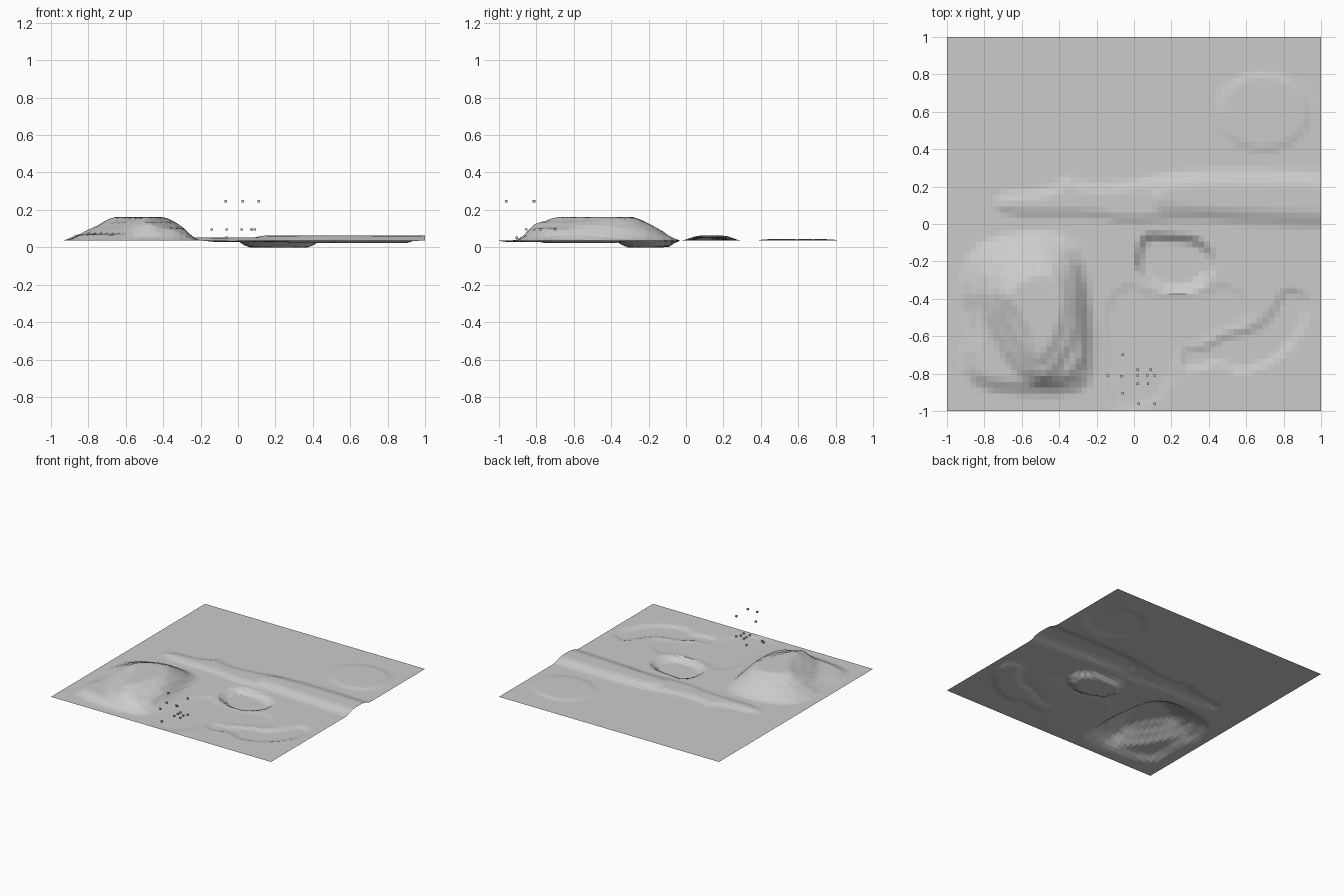
import bpy, bmesh, math
from mathutils import Vector

if "Cube" in bpy.data.objects:
    bpy.data.objects.remove(bpy.data.objects["Cube"])

N = 64          # grid cells per side
BASE = 0.035    # level of the flat land

grey = bpy.data.materials.new("stone grey")
grey.diffuse_color = (0.6, 0.6, 0.6, 1)
grey.use_nodes = True
grey.node_tree.nodes["Principled BSDF"].inputs["Base Color"].default_value = grey.diffuse_color


def rounded(pts):
    """One pass of corner cutting, gives an organic outline."""
    out = []
    for a, b in zip(pts, pts[1:] + pts[:1]):
        out += [(a[0] * .75 + b[0] * .25, a[1] * .75 + b[1] * .25),
                (a[0] * .25 + b[0] * .75, a[1] * .25 + b[1] * .75)]
    return out


def signed_distance(x, y, pts):
    """Distance to the outline, positive inside."""
    best, inside = 9.0, False
    for (ax, ay), (bx, by) in zip(pts, pts[1:] + pts[:1]):
        dx, dy = bx - ax, by - ay
        t = ((x - ax) * dx + (y - ay) * dy) / (dx * dx + dy * dy + 1e-12)
        t = min(1, max(0, t))
        best = min(best, (x - ax - t * dx) ** 2 + (y - ay - t * dy) ** 2)
        if (ay > y) != (by > y) and x < ax + (y - ay) * dx / dy:
            inside = not inside
    return math.sqrt(best) * (1 if inside else -1)


layers = []


def layer(dz, width, pts):
    """Raise (or sink) everything inside an outline, with a soft bank."""
    layers.append((dz, width, rounded(pts)))


# hill, four terraces
layer(.035, .10, [(-.95, -.36), (-.87, -.12), (-.65, -.04), (-.4, -.03), (-.26, -.14),
                  (-.22, -.35), (-.19, -.7), (-.24, -.9), (-.5, -.93), (-.86, -.89),
                  (-.93, -.75), (-.89, -.5)])
layer(.034, .08, [(-.86, -.42), (-.82, -.2), (-.6, -.09), (-.4, -.1), (-.28, -.22),
                  (-.23, -.5), (-.25, -.82), (-.5, -.9), (-.66, -.8)])
layer(.032, .08, [(-.8, -.4), (-.72, -.22), (-.52, -.14), (-.36, -.19), (-.28, -.4),
                  (-.28, -.62), (-.42, -.84), (-.53, -.86), (-.66, -.65)])
layer(.025, .08, [(-.76, -.38), (-.64, -.25), (-.45, -.2), (-.35, -.3), (-.32, -.48),
                  (-.43, -.74), (-.54, -.78), (-.62, -.55)])

# long ridge, two terraces
layer(.016, .07, [(-.75, .17), (-.45, .19), (-.36, .27), (-.28, .22), (0, .23),
                  (.16, .28), (.5, .3), (1.2, .28), (1.2, -.03), (.6, -.01),
                  (.3, .02), (-.05, -.01), (-.2, .03), (-.75, .03)])
layer(.012, .07, [(.08, .21), (.25, .26), (1.2, .25), (1.2, .01), (.6, .03),
                  (.3, .05), (.08, .06)])

# low round mound
layer(.008, .05, [(.69 + .265 * math.cos(i * math.pi / 8),
                   .6 + .225 * math.sin(i * math.pi / 8)) for i in range(16)])

# pond
layer(-.035, .06, [(0, -.15), (.05, -.04), (.2, -.05), (.34, -.06), (.45, -.16),
                   (.41, -.31), (.28, -.38), (.12, -.36), (0, -.27)])

# shallow basin
layer(-.006, .05, [(-.18, -.65), (-.15, -.38), (0, -.29), (.05, -.36), (.38, -.36),
                   (.46, -.29), (.62, -.38), (.66, -.52), (.46, -.6), (.24, -.72),
                   (.22, -.84), (.12, -.97), (-.1, -1.02), (-.17, -.85)])

# crescent stream bed
layer(-.013, .05, [(.23, -.72), (.27, -.65), (.4, -.64), (.47, -.58), (.64, -.55),
                   (.72, -.47), (.79, -.34), (.88, -.33), (.96, -.42), (.9, -.6),
                   (.76, -.75), (.55, -.82), (.45, -.75), (.36, -.79), (.25, -.79)])


def height(x, y):
    z = BASE
    for dz, width, pts in layers:
        t = min(1, max(0, signed_distance(x, y, pts) / width + .1))
        z += dz * t * t * (3 - 2 * t)
    return max(0, z)


def finish(name, bm):
    me = bpy.data.meshes.new(name)
    bm.to_mesh(me)
    bm.free()
    me.materials.append(grey)
    ob = bpy.data.objects.new(name, me)
    bpy.context.collection.objects.link(ob)


# terrain sheet
bm = bmesh.new()
bmesh.ops.create_grid(bm, x_segments=N, y_segments=N, size=1)
for v in bm.verts:
    v.co.z = height(v.co.x, v.co.y)
finish("terrain", bm)

# tiny floating cubes
spots = [(-.06, -.70, .095), (-.14, -.81, .095), (-.065, -.815, .245), (-.06, -.905, .05),
         (.02, -.78, .095), (.09, -.78, .095), (.02, -.81, .095), (.07, -.81, .095),
         (.11, -.81, .245), (.02, -.855, .095), (.075, -.855, .095),
         (.025, -.96, .245), (.11, -.96, .245)]
bm = bmesh.new()
for p in spots:
    cube = bmesh.ops.create_cube(bm, size=.013)
    bmesh.ops.translate(bm, verts=cube["verts"], vec=Vector(p))
finish("floating_cubes", bm)
